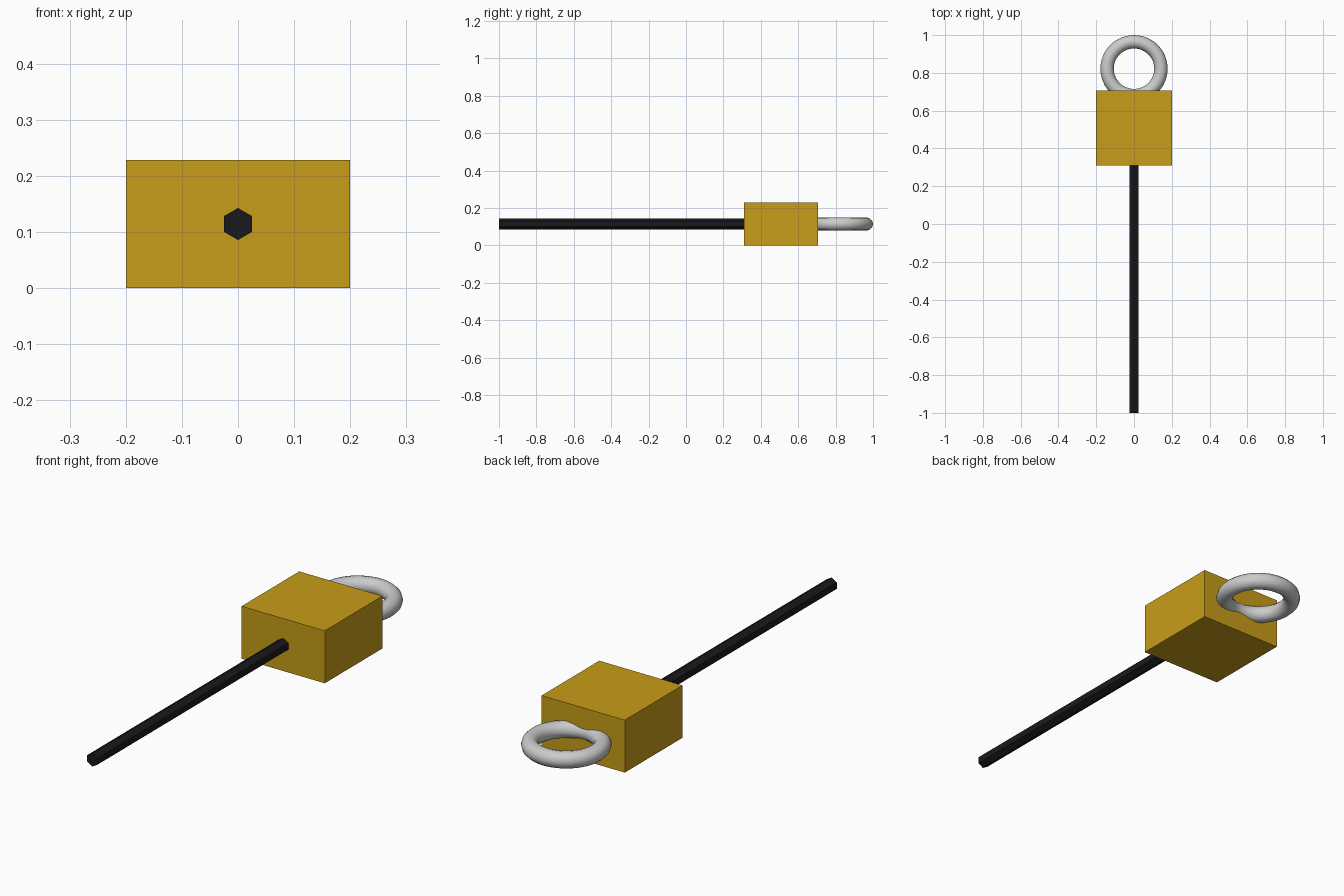
import bpy, math

if "Cube" in bpy.data.objects:
    bpy.data.objects.remove(bpy.data.objects["Cube"])

MID_Z = 0.114


def material(name, rgb):
    m = bpy.data.materials.new(name)
    m.diffuse_color = (*rgb, 1)
    m.use_nodes = True
    m.node_tree.nodes["Principled BSDF"].inputs["Base Color"].default_value = m.diffuse_color
    return m


def finish(name, mat=None):
    ob = bpy.context.object
    ob.name = name
    if mat:
        ob.data.materials.append(mat)
    bpy.ops.object.transform_apply(location=False, rotation=True, scale=True)
    return ob


yellow = material("yellow", (0.58, 0.34, 0.01))
black = material("black", (0.01, 0.01, 0.012))

# Block body
bpy.ops.mesh.primitive_cube_add(size=1, location=(0, 0.508, MID_Z))
bpy.context.object.scale = (0.4, 0.396, 2 * MID_Z)
finish("body_block", yellow)

# Hexagonal shaft, corners up and down, running into the block
shaft_start, shaft_end = -1.0, 0.33
bpy.ops.mesh.primitive_cylinder_add(
    vertices=6, radius=0.0285, depth=shaft_end - shaft_start,
    location=(0, (shaft_start + shaft_end) / 2, MID_Z),
    rotation=(math.pi / 2, 0, 0))
finish("hex_shaft", black)

# Flat-lying ring, partly sunk into the back of the block
bpy.ops.mesh.primitive_torus_add(
    major_segments=48, minor_segments=12, major_radius=0.1425,
    minor_radius=0.0355, location=(0, 0.822, MID_Z))
finish("key_ring")
bpy.ops.object.shade_smooth_by_angle(angle=math.radians(40))
